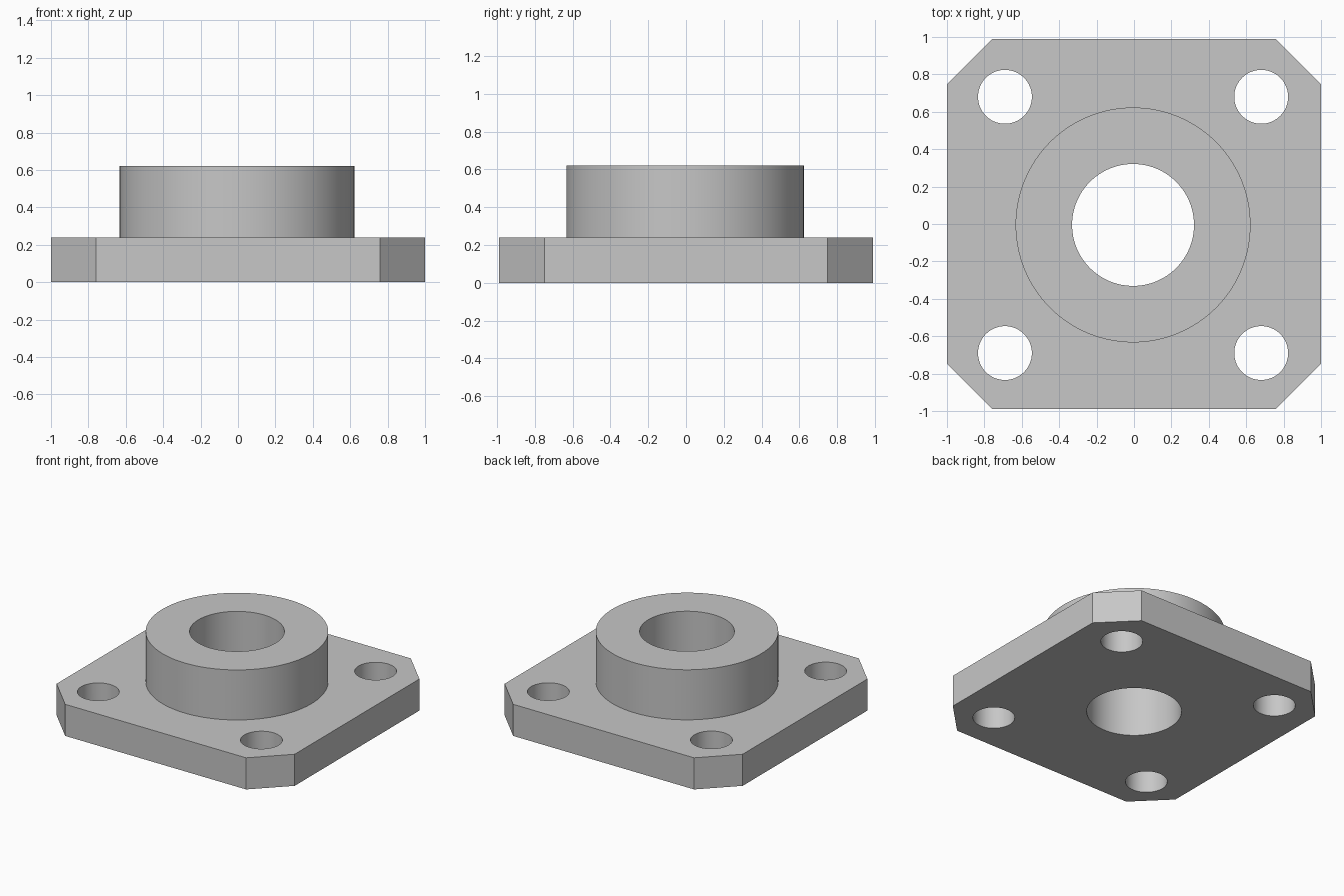
import bpy
import math

# Main dimensions
HALF_X, HALF_Y, CHAMFER = 1.0, 0.988, 0.24
PLATE_H, TOTAL_H = 0.24, 0.62
BOSS_R, BORE_R, HOLE_R = 0.628, 0.326, 0.144
CX, CY, HOLE_OFFSET = -0.005, -0.005, 0.685

start = bpy.data.objects.get("Cube")
if start:
    bpy.data.objects.remove(start, do_unlink=True)

grey = bpy.data.materials.new("machined_grey")
grey.use_nodes = True
colour = (0.57, 0.57, 0.57, 1.0)
grey.diffuse_color = colour
grey.node_tree.nodes["Principled BSDF"].inputs["Base Color"].default_value = colour


def prism(name, outline, z0, z1):
    """Closed solid from a counter-clockwise outline."""
    n = len(outline)
    verts = [(x, y, z) for z in (z0, z1) for x, y in outline]
    faces = [tuple(reversed(range(n))), tuple(range(n, 2 * n))]
    faces += [(i, (i + 1) % n, (i + 1) % n + n, i + n) for i in range(n)]
    mesh = bpy.data.meshes.new(name)
    mesh.from_pydata(verts, [], faces)
    mesh.materials.append(grey)
    obj = bpy.data.objects.new(name, mesh)
    bpy.context.collection.objects.link(obj)
    return obj


def circle(x, y, r, n):
    angles = [math.tau * i / n for i in range(n)]
    return [(x + r * math.cos(a), y + r * math.sin(a)) for a in angles]


def combine(target, tool, operation):
    """Apply a boolean, then discard the tool body."""
    mod = target.modifiers.new(operation.lower(), 'BOOLEAN')
    mod.operation, mod.object, mod.solver = operation, tool, 'EXACT'
    bpy.context.view_layer.objects.active = target
    bpy.ops.object.modifier_apply(modifier=mod.name)
    bpy.data.objects.remove(tool, do_unlink=True)


# Square plate with chamfered corners
ix, iy = HALF_X - CHAMFER, HALF_Y - CHAMFER
corners = [(HALF_X, -iy), (HALF_X, iy), (ix, HALF_Y), (-ix, HALF_Y),
           (-HALF_X, iy), (-HALF_X, -iy), (-ix, -HALF_Y), (ix, -HALF_Y)]
flange = prism("mounting_flange", corners, 0, PLATE_H)

# Round boss fused to the plate
boss = prism("round_boss", circle(CX, CY, BOSS_R, 128), PLATE_H / 2, TOTAL_H)
combine(flange, boss, 'UNION')

# Central bore and four bolt holes
cuts = [(CX, CY, BORE_R, 96)]
cuts += [(CX + sx * HOLE_OFFSET, CY + sy * HOLE_OFFSET, HOLE_R, 64)
         for sx in (-1, 1) for sy in (-1, 1)]
for x, y, r, n in cuts:
    cutter = prism("hole_cutter", circle(x, y, r, n), -PLATE_H, TOTAL_H + PLATE_H)
    cutter.hide_render = True
    combine(flange, cutter, 'DIFFERENCE')

# Smooth curved walls, crisp edges
bpy.ops.object.select_all(action='DESELECT')
flange.select_set(True)
bpy.context.view_layer.objects.active = flange
bpy.ops.object.shade_smooth_by_angle(angle=math.radians(30))
